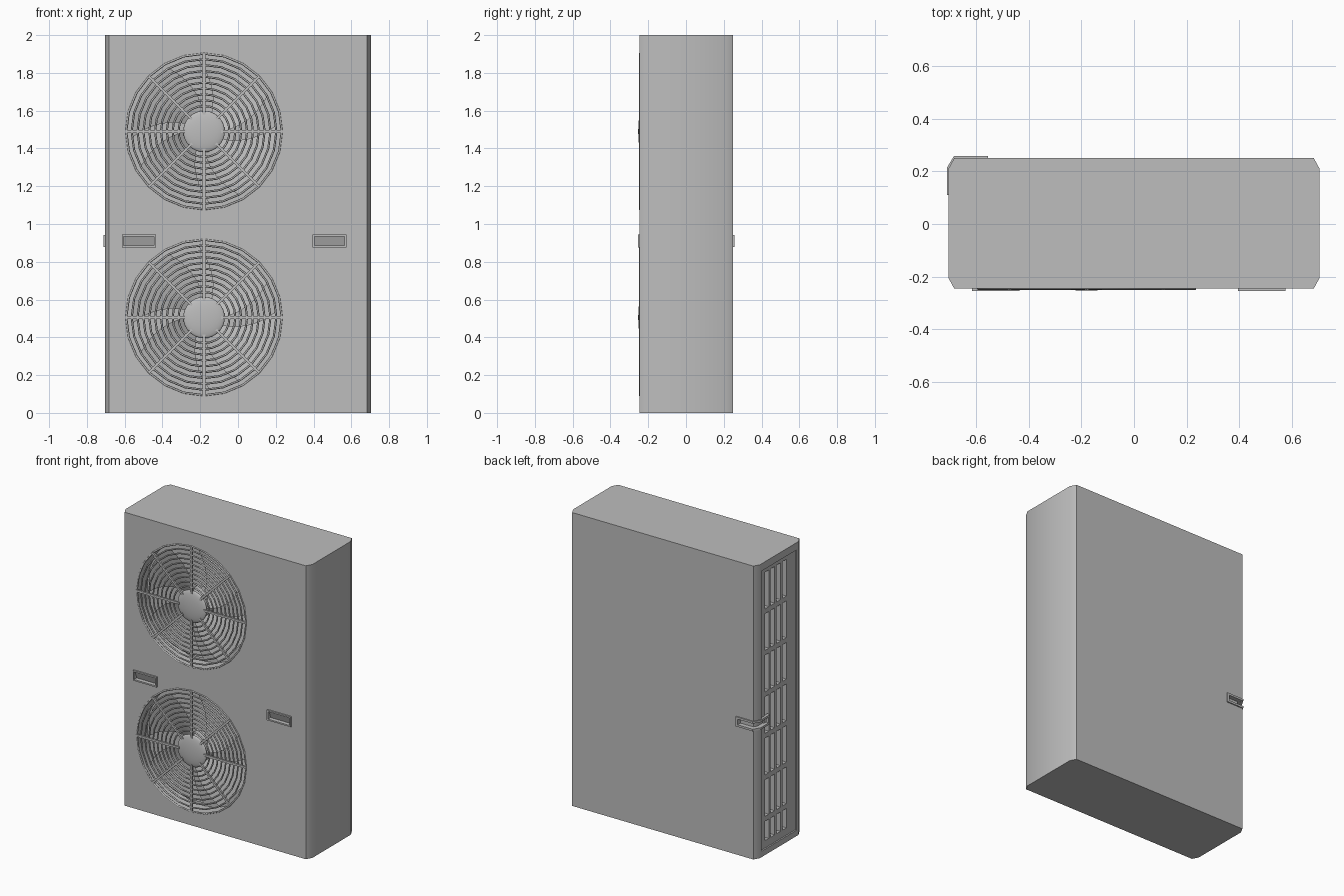
import bpy, bmesh, math
from mathutils import Matrix, Vector

if "Cube" in bpy.data.objects:
    bpy.data.objects.remove(bpy.data.objects["Cube"], do_unlink=True)

grey = bpy.data.materials.new("casing_grey")
grey.use_nodes = True
COLOUR = (0.51, 0.51, 0.51, 1)
grey.diffuse_color = COLOUR
grey.node_tree.nodes["Principled BSDF"].inputs["Base Color"].default_value = COLOUR

FRONT, BACK, SIDE = -0.245, 0.25, 0.705
FAN_X, FAN_Z, FAN_R = -0.18, (0.505, 1.49), 0.415
HANDLE_Z = 0.91


def finish(name, bm, angle=40):
    bmesh.ops.recalc_face_normals(bm, faces=bm.faces)
    mesh = bpy.data.meshes.new(name)
    bm.to_mesh(mesh)
    bm.free()
    obj = bpy.data.objects.new(name, mesh)
    bpy.context.collection.objects.link(obj)
    mesh.materials.append(grey)
    smooth(obj, angle)
    return obj


def smooth(obj, angle=40):
    bpy.ops.object.select_all(action='DESELECT')
    bpy.context.view_layer.objects.active = obj
    obj.select_set(True)
    bpy.ops.object.shade_smooth_by_angle(angle=math.radians(angle))


def box(bm, x, y, z):
    """Box from (min, max) pairs."""
    size = [b - a for a, b in (x, y, z)]
    mid = [(a + b) / 2 for a, b in (x, y, z)]
    m = Matrix.Translation(mid) @ Matrix.Diagonal((*size, 1))
    return bmesh.ops.create_cube(bm, size=1, matrix=m)["verts"]


def prism(bm, outline, z0, z1):
    """Upright prism over an xy outline."""
    face = bm.faces.new([bm.verts.new((x, y, z0)) for x, y in outline])
    top = bmesh.ops.extrude_face_region(bm, geom=[face])["geom"]
    bmesh.ops.translate(bm, vec=(0, 0, z1 - z0),
                        verts=[v for v in top if isinstance(v, bmesh.types.BMVert)])


def drum(bm, centre, radius, depth, sides=24):
    """Cylinder lying along y."""
    m = Matrix.Translation(centre) @ Matrix.Rotation(math.pi / 2, 4, 'X')
    bmesh.ops.create_cone(bm, cap_ends=True, segments=sides, radius1=radius,
                          radius2=radius, depth=depth, matrix=m)


def cut(obj, bm):
    """Subtract a temporary cutter."""
    cutter = finish("cutter", bm)
    cutter.hide_render = True
    mod = obj.modifiers.new("cut", 'BOOLEAN')
    mod.operation, mod.solver, mod.object = 'DIFFERENCE', 'EXACT', cutter
    bpy.context.view_layer.objects.active = obj
    bpy.ops.object.modifier_apply(modifier=mod.name)
    bpy.data.objects.remove(cutter, do_unlink=True)


# Casing with chamfered upright corners
bm = bmesh.new()
half = [(SIDE, FRONT + 0.04), (SIDE, BACK - 0.04), (SIDE - 0.022, BACK)]
half.insert(0, (SIDE - 0.022, FRONT))
prism(bm, half + [(-x, y) for x, y in reversed(half)], 0, 2)
casing = finish("casing", bm)

# Fan wells, front handle openings and the side panel recess
handles = (-0.525, 0.485)
bm = bmesh.new()
for z in FAN_Z:
    drum(bm, (FAN_X, FRONT + 0.03, z), FAN_R, 0.18)
for x in handles:
    box(bm, (x - 0.084, x + 0.084), (FRONT - 0.05, FRONT + 0.035),
        (HANDLE_Z - 0.03, HANDLE_Z + 0.03))
box(bm, (-SIDE - 0.05, -SIDE + 0.01), (-0.185, 0.195), (0.04, 1.95))
cut(casing, bm)

# Rows of vent slots in the side panel
bm = bmesh.new()
for row in range(7):
    top = 1.92 - row * 0.283
    bottom = max(top - 0.25, 0.09)
    for col in range(4):
        y = 0.122 - col * 0.063
        box(bm, (-SIDE - 0.05, -SIDE + 0.04), (y - 0.021, y + 0.021), (bottom, top))
cut(casing, bm)

# Pocket behind the corner handle
bm = bmesh.new()
prism(bm, [(-0.57, 0.3), (-0.8, 0.3), (-0.8, 0.125), (-0.68, 0.125),
           (-0.68, 0.2), (-0.665, 0.225), (-0.57, 0.225)],
      HANDLE_Z - 0.02, HANDLE_Z + 0.02)
cut(casing, bm)
smooth(casing)

# Corner handle: a frame wrapped around the back corner
outer = [(-0.555, 0.258), (-0.684, 0.258), (-0.711, 0.213), (-0.711, 0.11)]
inner = [(-0.69, 0.11), (-0.69, 0.208), (-0.675, 0.24), (-0.555, 0.24)]
bm = bmesh.new()
for z0, z1 in ((-0.033, -0.019), (0.019, 0.033)):
    prism(bm, outer + inner, HANDLE_Z + z0, HANDLE_Z + z1)
for x, y in (((-0.57, -0.555), (0.24, 0.258)), ((-0.711, -0.69), (0.11, 0.125))):
    box(bm, x, y, (HANDLE_Z - 0.02, HANDLE_Z + 0.02))
finish("corner_handle", bm, 20)

# Front handles: raised frames with a sloping pocket
for side, x in zip(("right", "left"), handles):
    bm = bmesh.new()
    box(bm, (x - 0.09, x + 0.09), (FRONT - 0.01, FRONT + 0.03),
        (HANDLE_Z - 0.035, HANDLE_Z + 0.035))
    face = min(bm.faces, key=lambda f: f.calc_center_median().y)
    bmesh.ops.inset_region(bm, faces=[face], thickness=0.014)
    pocket = bmesh.ops.extrude_face_region(bm, geom=[face])["geom"]
    bmesh.ops.delete(bm, geom=[face], context='FACES_ONLY')
    for v in pocket:
        if isinstance(v, bmesh.types.BMVert):
            v.co.y += 0.01 if v.co.z > HANDLE_Z else 0.028
    finish(side + "_front_handle", bm, 20)


def add_ring(bm, centre, radius, wire, sides=24, section=6):
    """Wire ring facing the front."""
    loops = []
    for i in range(sides):
        a = math.tau * i / sides
        out = Vector((math.cos(a), 0, math.sin(a)))
        loop = []
        for j in range(section):
            b = math.tau * j / section
            p = centre + out * (radius + wire * math.cos(b))
            loop.append(bm.verts.new(p + Vector((0, wire * math.sin(b), 0))))
        loops.append(loop)
    for i in range(sides):
        p, q = loops[i], loops[(i + 1) % sides]
        for j in range(section):
            k = (j + 1) % section
            bm.faces.new((p[j], p[k], q[k], q[j]))


for label, z in zip(("lower", "upper"), FAN_Z):
    centre = Vector((FAN_X, FRONT + 0.002, z))

    # Guard: concentric wires and eight spokes
    bm = bmesh.new()
    add_ring(bm, centre, FAN_R - 0.003, 0.006)
    for i in range(9):
        add_ring(bm, centre, 0.383 - i * 0.031, 0.0055)
    for i in range(8):
        verts = box(bm, (0.09, FAN_R), (-0.007, 0.006), (-0.007, 0.007))
        turn = Matrix.Translation(centre) @ Matrix.Rotation(i * math.pi / 4, 4, 'Y')
        bmesh.ops.transform(bm, matrix=turn, verts=verts)
    finish(label + "_fan_guard", bm, 70)

    # Domed hub cap
    bm = bmesh.new()
    m = Matrix.Translation(centre + Vector((0, 0.008, 0))) @ Matrix.Diagonal((0.11, 0.018, 0.11, 1))
    m = m @ Matrix.Rotation(math.pi / 2, 4, 'X')
    bmesh.ops.create_uvsphere(bm, u_segments=32, v_segments=16, radius=1, matrix=m)
    finish(label + "_hub_cap", bm, 80)

    # Motor behind the hub
    bm = bmesh.new()
    drum(bm, centre + Vector((0, 0.065, 0)), 0.095, 0.1)
    finish(label + "_fan_motor", bm)

    # Four twisted blades
    bm = bmesh.new()
    steps = 6
    for blade in range(4):
        grid = []
        for i in range(steps + 1):
            r = 0.09 + 0.29 * i / steps
            row = []
            for j in range(steps + 1):
                t = j / steps
                a = blade * math.pi / 2 + 0.5 * i / steps + 1.15 * t
                row.append(bm.verts.new(centre + Vector(
                    (r * math.cos(a), 0.03 + 0.06 * t, r * math.sin(a)))))
            grid.append(row)
        for i in range(steps):
            for j in range(steps):
                bm.faces.new((grid[i][j], grid[i + 1][j],
                              grid[i + 1][j + 1], grid[i][j + 1]))
    finish(label + "_fan_blades", bm)
